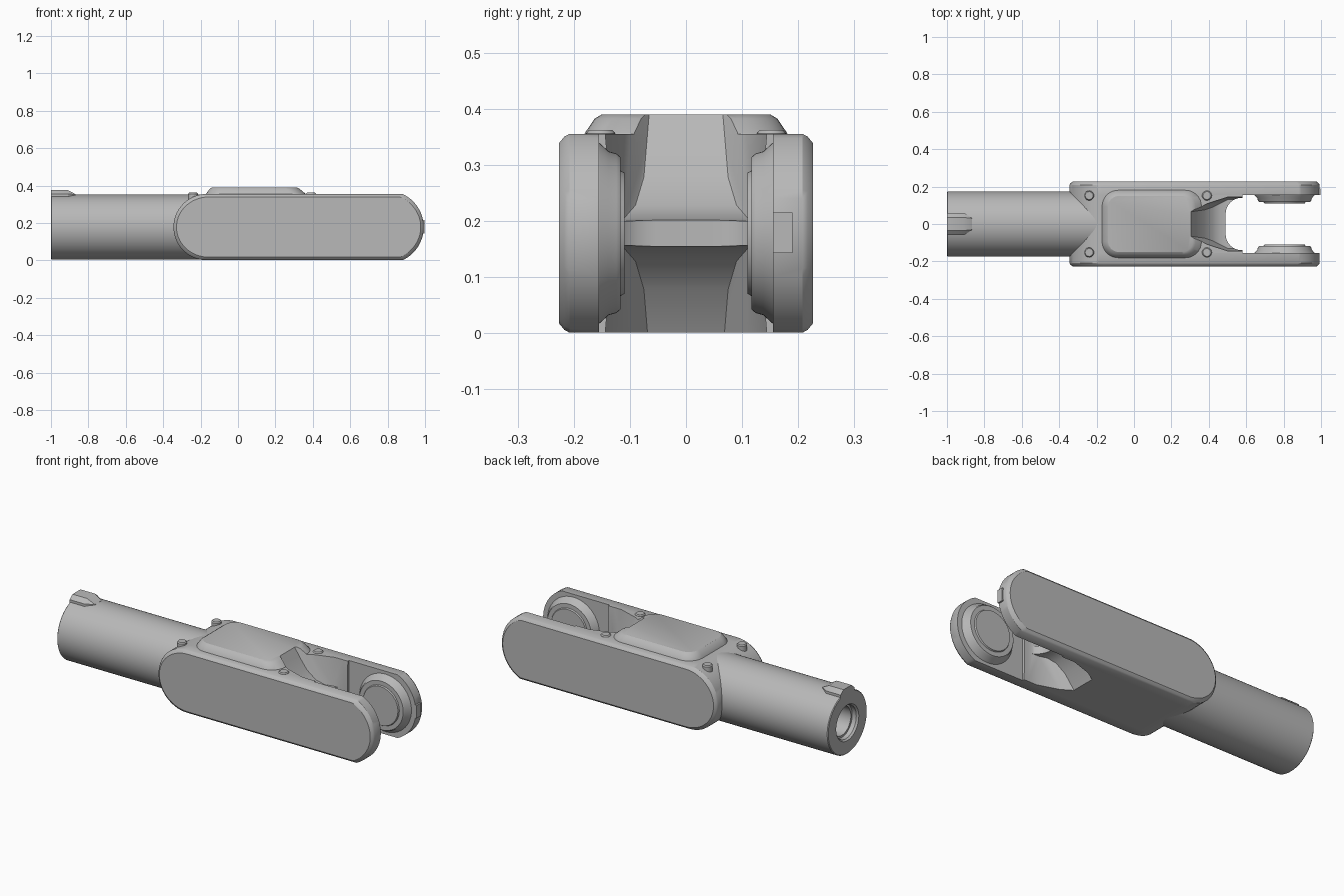
import bpy, bmesh
from math import sin, cos, pi, asin, radians
from mathutils import Vector

if "Cube" in bpy.data.objects:
    bpy.data.objects.remove(bpy.data.objects["Cube"], do_unlink=True)

metal = bpy.data.materials.new("grey_metal")
metal.use_nodes = True
GREY = (0.48, 0.48, 0.48, 1)
metal.diffuse_color = GREY
bsdf = next(n for n in metal.node_tree.nodes if n.type == "BSDF_PRINCIPLED")
bsdf.inputs["Base Color"].default_value = GREY

MID = 0.178      # height of the axis
HALF = 0.177     # half height of the body


def finish(name, bm):
    bmesh.ops.recalc_face_normals(bm, faces=bm.faces)
    mesh = bpy.data.meshes.new(name)
    bm.to_mesh(mesh)
    bm.free()
    mesh.materials.append(metal)
    ob = bpy.data.objects.new(name, mesh)
    bpy.context.collection.objects.link(ob)
    return ob


def loft(name, rings):
    """Skin matching rings of points and cap both ends."""
    bm = bmesh.new()
    loops = [[bm.verts.new(p) for p in ring] for ring in rings]
    for a, b in zip(loops, loops[1:]):
        n = len(a)
        for i in range(n):
            j = (i + 1) % n
            bm.faces.new((a[i], a[j], b[j], b[i]))
    bm.faces.new(loops[0])
    bm.faces.new(loops[-1])
    return finish(name, bm)


def hull(name, points):
    bm = bmesh.new()
    for p in points:
        bm.verts.new(p)
    bmesh.ops.convex_hull(bm, input=bm.verts)
    loose = [v for v in bm.verts if not v.link_faces]
    bmesh.ops.delete(bm, geom=loose, context="VERTS")
    return finish(name, bm)


def lathe(name, axis, centre, profile, n=64):
    """Spin (distance along axis, radius) pairs."""
    k = "xyz".index(axis)
    rings = []
    for d, r in profile:
        ring = []
        for i in range(n):
            t = 2 * pi * i / n
            p = Vector(centre)
            p[k] += d
            p[(k + 1) % 3] += r * cos(t)
            p[(k + 2) % 3] += r * sin(t)
            ring.append(p)
        rings.append(ring)
    return loft(name, rings)


def rounded_rect(x0, x1, w, r, z, n=8):
    ring = []
    corners = [(x1 - r, w - r), (x0 + r, w - r), (x0 + r, r - w), (x1 - r, r - w)]
    for q, (cx, cy) in enumerate(corners):
        for i in range(n + 1):
            t = pi / 2 * (q + i / n)
            ring.append((cx + r * cos(t), cy + r * sin(t), z))
    return ring


def cut(ob, *cutters):
    bpy.context.view_layer.objects.active = ob
    for c in cutters:
        m = ob.modifiers.new("cut", "BOOLEAN")
        m.operation, m.solver, m.object = "DIFFERENCE", "EXACT", c
        bpy.ops.object.modifier_apply(modifier=m.name)


def arc(cx, r, start, end, n=28):
    return [(cx + r * cos(start + (end - start) * i / n),
             MID + r * sin(start + (end - start) * i / n)) for i in range(n + 1)]


# side outline: half round at the rear, flatter arc with corners at the fork tip
REAR = arc(-0.168, HALF, pi / 2, 3 * pi / 2)
tip = asin(HALF / 0.195)
OUTLINE = REAR + arc(0.798, 0.195, -tip, tip)


def inset(points, d):
    cx, hx = 0.324, 0.669
    return [(cx + (x - cx) * (1 - d / hx), MID + (z - MID) * (1 - d / HALF))
            for x, z in points]


# cheeks, bosses and fixing pins on both sides
for side, s in (("left", 1), ("right", -1)):
    steps = ((0.155, 0), (0.208, 0), (0.217, 0.005), (0.226, 0.016))
    loft(side + "_cheek", [[(x, s * y, z) for x, z in inset(OUTLINE, d)] for y, d in steps])
    lathe(side + "_boss", "y", (0.805, 0, MID),
          [(s * d, r) for d, r in ((0.16, 0.162), (0.153, 0.160), (0.138, 0.146),
                                   (0.124, 0.142), (0.117, 0.136), (0.117, 0.112),
                                   (0.11, 0.108))])
    for end, x in (("rear", -0.24), ("front", 0.39)):
        lathe(f"{side}_{end}_pin", "z", (x, s * 0.152, 0.3),
              ((0, 0.026), (0.056, 0.026), (0.062, 0.021)), 24)

# body block with the same round rear
profile = REAR + [(0.58, MID - HALF), (0.58, MID + HALF)]
body = loft("body", [[(x, y, z) for x, z in profile] for y in (-0.156, 0.156)])

# raised pad on the top
pad = loft("top_pad", [rounded_rect(-0.175, 0.365, 0.185, 0.09, 0.34),
                       rounded_rect(-0.17, 0.36, 0.18, 0.085, 0.357),
                       rounded_rect(-0.152, 0.33, 0.163, 0.07, 0.382),
                       rounded_rect(-0.14, 0.315, 0.15, 0.06, 0.39)])

# fork slot and the scoops above and below the web
slot = loft("slot_cutter", [rounded_rect(0.49, 0.9, 0.14, 0.085, z) for z in (-0.2, 0.6)])
cutters = [slot]
for name, s in (("upper", 1), ("lower", -1)):
    pts = []
    for x, h, w in ((0.30, 0.22, 0.065), (0.335, 0.16, 0.07), (0.375, 0.10, 0.075),
                    (0.42, 0.05, 0.09), (0.46, 0.027, 0.11), (0.5, 0.022, 0.13),
                    (0.6, 0.022, 0.13)):
        for y in (-1, 1):
            pts.append((x, y * w, MID + s * h))
            pts.append((x, y * (w + 0.025), MID + s * 0.3))
    cutters.append(hull(name + "_scoop_cutter", pts))
cut(body, *cutters)
cut(pad, cutters[1])
for c in cutters:
    bpy.data.objects.remove(c, do_unlink=True)

# hollow shank with a stepped bore
lathe("shank", "x", (0, 0, MID),
      ((-0.75, 0.08), (-0.965, 0.08), (-0.965, 0.092), (-0.99, 0.092), (-1, 0.1),
       (-1, 0.17), (-0.996, 0.174), (-0.37, 0.174), (-0.1, 0.174)))

# key tab on the shank end
tab = []
for s in (-1, 1):
    tab += [(-1, s * 0.06, 0.3), (-0.91, s * 0.06, 0.3), (-0.87, s * 0.035, 0.3),
            (-1, s * 0.06, 0.355), (-0.91, s * 0.06, 0.355), (-1, s * 0.035, 0.376),
            (-0.91, s * 0.035, 0.376), (-0.865, s * 0.03, 0.352)]
hull("key_tab", tab)

# small flat on one fork tip
hull("tip_plate", [(x, y, z) for x in (0.96, 0.998) for y in (0.155, 0.19)
                   for z in (0.143, 0.215)])

# smooth shading with crisp edges
for ob in bpy.context.scene.objects:
    if ob.type == "MESH":
        bpy.ops.object.select_all(action="DESELECT")
        ob.select_set(True)
        bpy.context.view_layer.objects.active = ob
        bpy.ops.object.shade_smooth_by_angle(angle=radians(30))
